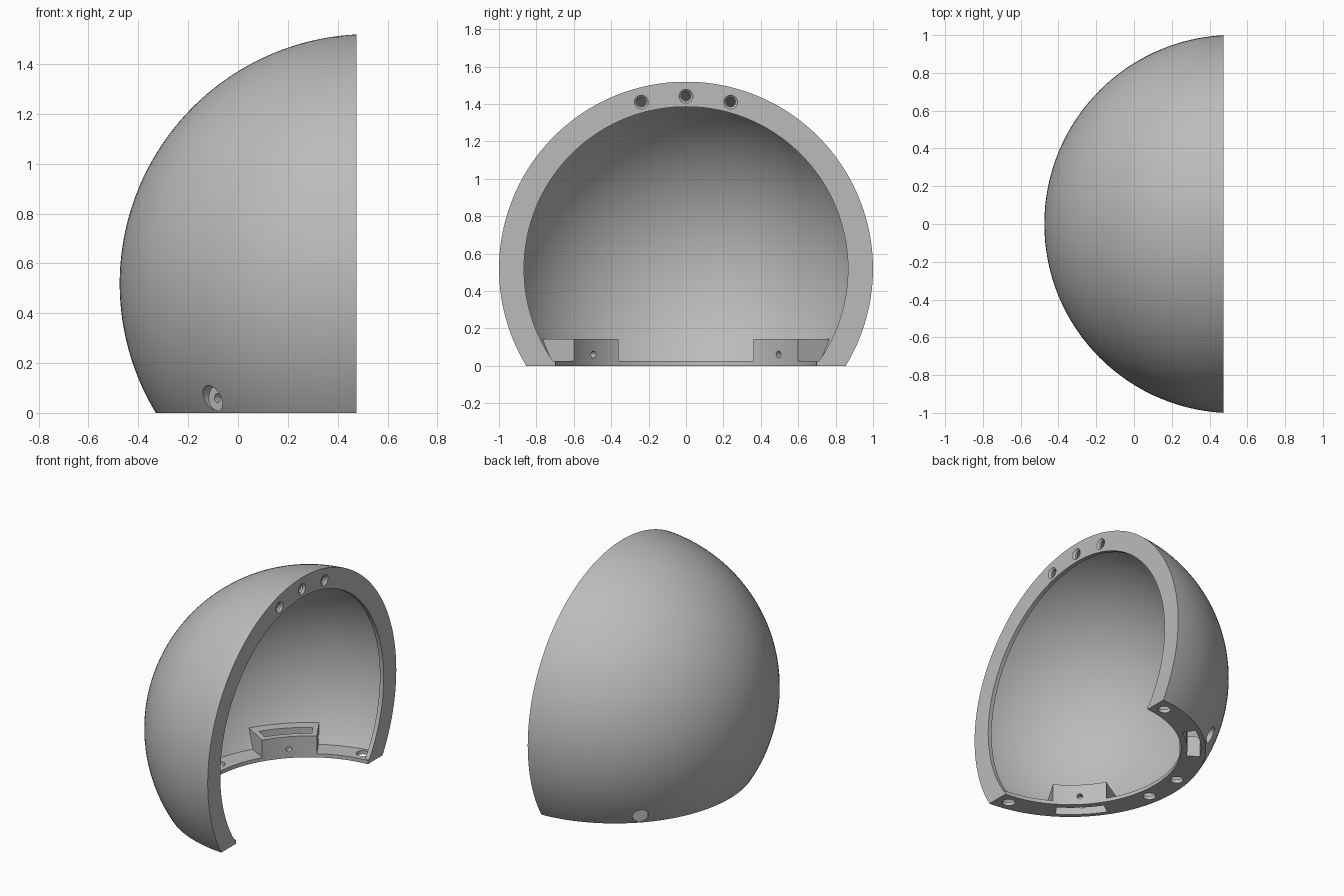
import bpy, bmesh
from math import radians, sin, cos, pi
from mathutils import Vector, Matrix

if "Cube" in bpy.data.objects:
    bpy.data.objects.remove(bpy.data.objects["Cube"])

CX, CZ, R = 0.526, 0.519, 1.001      # dome centre and outer radius
CUT, LIP, FLOOR = 0.475, 0.447, 0.025
RING_IN, RING_MID = 0.70, 0.777
CENTRE = Vector((CX, 0, CZ))

grey = bpy.data.materials.new("plain grey")
grey.use_nodes = True
grey.diffuse_color = (0.5, 0.5, 0.5, 1)
grey.node_tree.nodes["Principled BSDF"].inputs["Base Color"].default_value = (0.5, 0.5, 0.5, 1)


def make_object(name, bm):
    bmesh.ops.recalc_face_normals(bm, faces=bm.faces)
    mesh = bpy.data.meshes.new(name)
    bm.to_mesh(mesh)
    bm.free()
    obj = bpy.data.objects.new(name, mesh)
    bpy.context.collection.objects.link(obj)
    obj.data.materials.append(grey)
    return obj


def slice_off(bm, point, normal):
    """Remove everything beyond a plane and close the cut."""
    res = bmesh.ops.bisect_plane(bm, geom=bm.verts[:] + bm.edges[:] + bm.faces[:],
                                 plane_co=point, plane_no=normal, clear_outer=True)
    edges = [g for g in res["geom_cut"] if isinstance(g, bmesh.types.BMEdge)]
    bmesh.ops.contextual_create(bm, geom=edges)


def ball(name, radius, x_max, z_min):
    bm = bmesh.new()
    bmesh.ops.create_uvsphere(bm, u_segments=128, v_segments=80, radius=radius,
                              matrix=Matrix.Translation(CENTRE))
    slice_off(bm, (x_max, 0, 0), (1, 0, 0))
    slice_off(bm, (0, 0, z_min), (0, 0, -1))
    return make_object(name, bm)


def rod(name, start, end, r1, r2=None, sides=32, z_min=None):
    start, end = Vector(start), Vector(end)
    axis = end - start
    bm = bmesh.new()
    turn = axis.to_track_quat('Z', 'Y').to_matrix().to_4x4()
    bmesh.ops.create_cone(bm, cap_ends=True, segments=sides, radius1=r1,
                          radius2=r1 if r2 is None else r2, depth=axis.length,
                          matrix=Matrix.Translation((start + end) / 2) @ turn)
    if z_min is not None:
        slice_off(bm, (0, 0, z_min), (0, 0, -1))
    return make_object(name, bm)


def polar(angle, r, z):
    """Point around the dome's upright axis; angle 0 is the back of the shell (-x)."""
    return Vector((CX - r * cos(angle), r * sin(angle), z))


def sector(name, mid, half, r_in, r_out, z0, z1, steps=12):
    bm = bmesh.new()
    angles = [mid + half * (2 * i / steps - 1) for i in range(steps + 1)]
    outline = [polar(a, r_in, z0) for a in angles]
    outline += [polar(a, r_out, z0) for a in reversed(angles)]
    face = bm.faces.new([bm.verts.new(p) for p in outline])
    top = bmesh.ops.extrude_face_region(bm, geom=[face])["geom"]
    bmesh.ops.translate(bm, vec=(0, 0, z1 - z0),
                        verts=[v for v in top if isinstance(v, bmesh.types.BMVert)])
    return make_object(name, bm)


def subtract(target, cutter):
    cutter.hide_render = True
    mod = target.modifiers.new("cut", 'BOOLEAN')
    mod.operation, mod.solver, mod.object = 'DIFFERENCE', 'EXACT', cutter
    bpy.ops.object.select_all(action='DESELECT')
    bpy.context.view_layer.objects.active = target
    target.select_set(True)
    bpy.ops.object.modifier_apply(modifier=mod.name)
    bpy.data.objects.remove(cutter)


# Solid half dome, and the cavity that leaves a thin wall, floor and rim flange
shell = ball("half_dome_shell", R, CUT, 0)
cavity = ball("cavity", 0.97, LIP, FLOOR)

# Corner blocks are kept by removing them from the cavity
block_angles = [radians(45), radians(-45)]
for a in block_angles:
    subtract(cavity, sector("block", a, radians(14), 0.66, 1.05, -0.1, 0.143))
subtract(shell, cavity)

# Openings in the rim flange and in the floor ring
subtract(shell, rod("rim_opening", (0.40, 0, CZ), (0.60, 0, CZ), 0.866, sides=160, z_min=FLOOR))
subtract(shell, rod("floor_opening", (CX, 0, -0.1), (CX, 0, 0.3), RING_IN, sides=160))

# Nut pockets and countersunk cross holes in the blocks
for a in block_angles:
    subtract(shell, sector("pocket", a, radians(11.5), 0.74, 0.825, -0.1, 0.3))
    subtract(shell, rod("bolt_hole", polar(a, 0.6, 0.06), polar(a, 1.0, 0.06), 0.018))
    subtract(shell, rod("bolt_recess", polar(a, 0.86, 0.06), polar(a, 1.0, 0.06), 0.05))

# Fixing holes through the floor ring
for deg in (-80, -10, 10, 80):
    a = radians(deg)
    subtract(shell, rod("floor_hole", polar(a, RING_MID, -0.05), polar(a, RING_MID, 0.06), 0.04))

# Three countersunk holes at the top of the rim
for deg in (-15, 0, 15):
    y, z = 0.922 * sin(radians(deg)), CZ + 0.922 * cos(radians(deg))
    subtract(shell, rod("rim_hole", (0.42, y, z), (0.50, y, z), 0.025))
    subtract(shell, rod("rim_countersink", (CUT - 0.014, y, z), (CUT + 0.014, y, z), 0.024, 0.05))

bpy.ops.object.select_all(action='DESELECT')
bpy.context.view_layer.objects.active = shell
shell.select_set(True)
bpy.ops.object.shade_smooth_by_angle(angle=radians(30))
